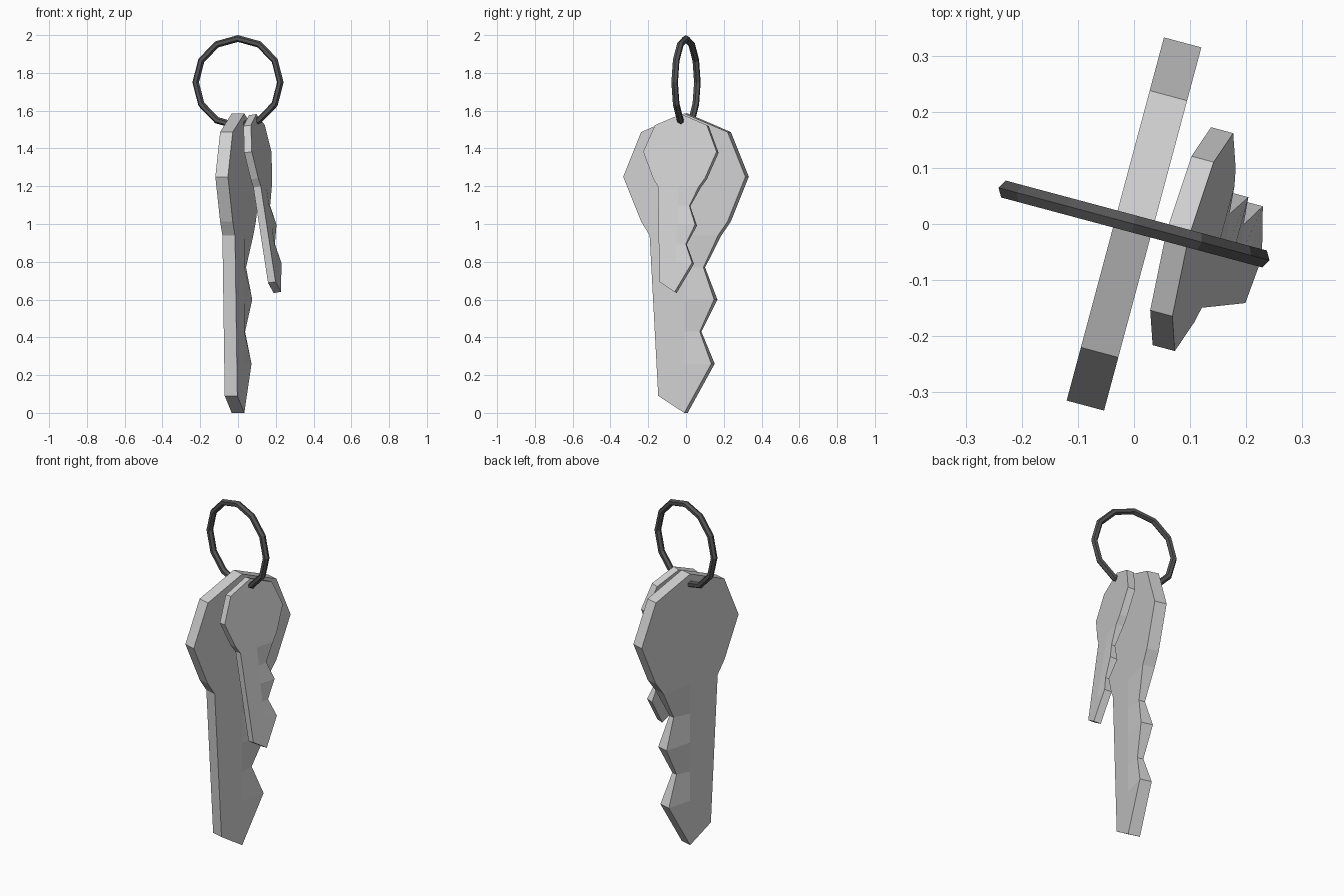
import bpy, bmesh, math
from mathutils import Matrix, Vector

if "Cube" in bpy.data.objects:
    bpy.data.objects.remove(bpy.data.objects["Cube"])

YAW = math.radians(-15)          # shared turn of keys and ring


def material(name, value):
    m = bpy.data.materials.new(name)
    m.diffuse_color = (value, value, value, 1)
    m.use_nodes = True
    m.node_tree.nodes["Principled BSDF"].inputs["Base Color"].default_value = m.diffuse_color
    return m


key_steel = material("light_steel", 0.63)
ring_steel = material("dark_steel", 0.09)


def finish(bm, name, mat, matrix):
    bmesh.ops.recalc_face_normals(bm, faces=bm.faces[:])
    me = bpy.data.meshes.new(name)
    bm.to_mesh(me)
    bm.free()
    me.materials.append(mat)
    ob = bpy.data.objects.new(name, me)
    bpy.context.collection.objects.link(ob)
    ob.matrix_world = matrix
    return ob


# Key in its own frame: x is thickness, y is width, z runs from tip to head
HALF = 0.0345
R, CZ = 0.335, 1.25
# cutting edge: width, height, share of full thickness
TEETH = [(0.185, 0.94, 1), (0.10, 0.77, 0.5), (0.163, 0.60, 1),
         (0.08, 0.43, 0.5), (0.148, 0.26, 1)]


def make_key(name, matrix):
    bm = bmesh.new()

    def pair(y, z, t=1.0):
        return [bm.verts.new((s * HALF * t, y, z)) for s in (1, -1)]

    # octagonal head, counted from lower right round to lower left
    head = [pair(R * math.cos(math.radians(a)), CZ + R * math.sin(math.radians(a)))
            for a in range(-45, 226, 45)]
    back = [pair(-0.19, 0.94), pair(-0.143, 0.09)]
    tip = pair(0, 0)
    mid = [pair(0, z) for _, z, _ in TEETH]
    edge = [pair(*t) for t in TEETH]

    for s in (0, 1):
        # flat head and back half of the blade
        bm.faces.new([p[s] for p in head + back + [tip] + mid[::-1] + [edge[0]]])
        # bevelled toothed half
        for i in range(len(TEETH) - 1):
            bm.faces.new([mid[i][s], edge[i][s], edge[i + 1][s], mid[i + 1][s]])
        bm.faces.new([mid[-1][s], edge[-1][s], tip[s]])

    # rim around the whole outline
    outline = head + back + [tip] + edge[::-1]
    for a, b in zip(outline, outline[1:] + outline[:1]):
        bm.faces.new([a[0], b[0], b[1], a[1]])
    return finish(bm, name, key_steel, matrix)


turn = Matrix.Rotation(YAW, 4, 'Z')

# Large key hangs straight
make_key("large_key", turn)

# Small key is the same shape at 0.6 size, tilted outward at the tip
tilt = Matrix.Rotation(math.radians(-8.2), 4, 'Y')
rot = turn @ tilt.inverted() @ Matrix.Scale(0.6, 4)
probe = rot @ Vector((0, 0, CZ))
if probe.x > 0:                  # the head must lean toward -x
    rot = turn @ tilt @ Matrix.Scale(0.6, 4)
    probe = rot @ Vector((0, 0, CZ))
make_key("small_key", Matrix.Translation(Vector((0.105, -0.027, 1.38)) - probe) @ rot)

# Split ring: 12 segments with a 6-sided section, upright across the keys
bm = bmesh.new()
loops = []
for i in range(12):
    a = 2 * math.pi * i / 12
    loop = []
    for j in range(6):
        b = 2 * math.pi * j / 6
        r = 0.232 + 0.018 * math.cos(b)
        loop.append(bm.verts.new((r * math.cos(a), 0.018 * math.sin(b), r * math.sin(a))))
    loops.append(loop)
for i in range(12):
    p, q = loops[i], loops[(i + 1) % 12]
    for j in range(6):
        k = (j + 1) % 6
        bm.faces.new([p[j], p[k], q[k], q[j]])
finish(bm, "key_ring", ring_steel, Matrix.Translation((0, 0, 1.75)) @ turn)
